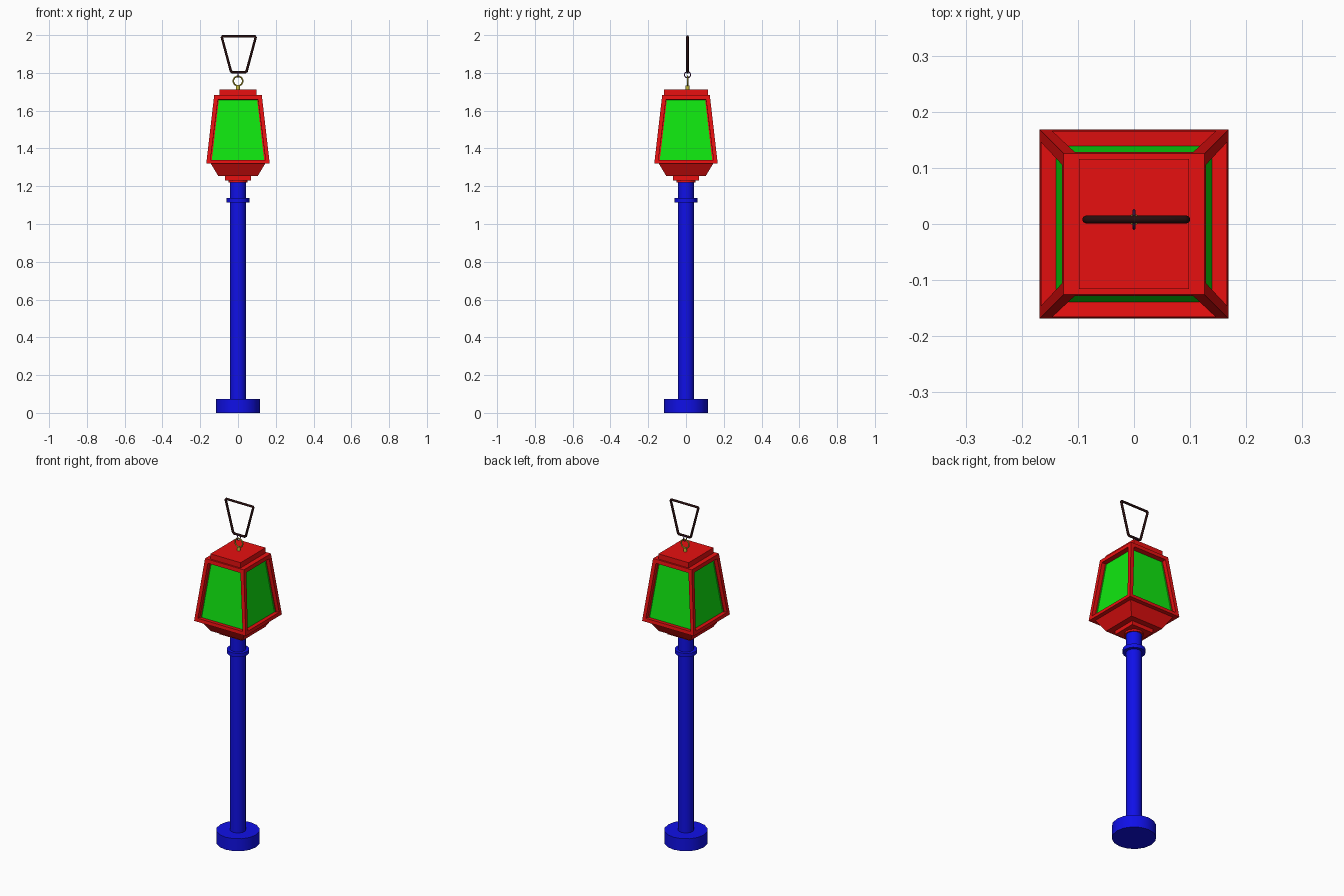
import bpy, bmesh, math
from mathutils import Vector

if "Cube" in bpy.data.objects:
    bpy.data.objects.remove(bpy.data.objects["Cube"], do_unlink=True)


def material(name, rgb):
    m = bpy.data.materials.new(name)
    m.use_nodes = True
    m.diffuse_color = (*rgb, 1)
    m.node_tree.nodes["Principled BSDF"].inputs["Base Color"].default_value = (*rgb, 1)
    return m


RED = material("lantern red", (0.8, 0.005, 0.005))
GREEN = material("glass green", (0.005, 0.8, 0.005))
BLUE = material("post blue", (0.005, 0.005, 0.8))
GOLD = material("ring gold", (0.6, 0.5, 0.04))
BLACK = material("handle black", (0.02, 0.004, 0.004))
PURPLE = material("link purple", (0.12, 0.02, 0.16))


def finish(bm, name, *mats):
    bmesh.ops.recalc_face_normals(bm, faces=bm.faces)
    mesh = bpy.data.meshes.new(name)
    bm.to_mesh(mesh)
    bm.free()
    for m in mats:
        mesh.materials.append(m)
    ob = bpy.data.objects.new(name, mesh)
    bpy.context.collection.objects.link(ob)
    return ob


def smooth(ob):
    bpy.ops.object.select_all(action='DESELECT')
    ob.select_set(True)
    bpy.context.view_layer.objects.active = ob
    bpy.ops.object.shade_smooth_by_angle(angle=math.radians(35))


def cylinder(name, r, z0, z1, mat, sides=16):
    bm = bmesh.new()
    bmesh.ops.create_cone(bm, cap_ends=True, segments=sides, radius1=r, radius2=r, depth=z1 - z0)
    bmesh.ops.translate(bm, verts=bm.verts, vec=(0, 0, (z0 + z1) / 2))
    ob = finish(bm, name, mat)
    smooth(ob)
    return ob


def frustum(bottom, top, z0, z1):
    """Box with separate (half x, half y) sizes at bottom and top."""
    bm = bmesh.new()
    bmesh.ops.create_cube(bm, size=2)
    for v in bm.verts:
        hx, hy = top if v.co.z > 0 else bottom
        v.co = (v.co.x * hx, v.co.y * hy, z1 if v.co.z > 0 else z0)
    return bm


def ring(name, r, thick, loc, rot, mat):
    bpy.ops.mesh.primitive_torus_add(major_radius=r, minor_radius=thick, major_segments=24,
                                     minor_segments=8, location=loc, rotation=rot)
    ob = bpy.context.object
    ob.name = name
    ob.data.materials.append(mat)
    smooth(ob)


# Post
cylinder("base", 0.116, 0, 0.073, BLUE)
cylinder("pole", 0.042, 0.073, 1.225, BLUE)
cylinder("collar", 0.06, 1.115, 1.137, BLUE)

# Lantern underside
cylinder("pole_cap", 0.05, 1.22, 1.235, RED)
finish(frustum((0.07, 0.07), (0.07, 0.07), 1.23, 1.255), "lantern_foot", RED)
finish(frustum((0.104, 0.104), (0.145, 0.145), 1.253, 1.322), "lantern_pan", RED)

# Lantern body with four sunken panes
bm = frustum((0.168, 0.168), (0.126, 0.126), 1.32, 1.682)
bm.normal_update()
panes = [f for f in bm.faces if abs(f.normal.z) < 0.5]
bmesh.ops.inset_individual(bm, faces=panes, thickness=0.03)
bmesh.ops.inset_individual(bm, faces=panes, thickness=0, depth=-0.027)
for f in panes:
    f.material_index = 1
finish(bm, "lantern_body", RED, GREEN)
finish(frustum((0.098, 0.116), (0.098, 0.116), 1.68, 1.713), "lantern_lid", RED)

# Hanging rings
Y = 0.008
cylinder("ring_stem", 0.01, 1.71, 1.733, GOLD, 12).location.y = Y
ring("lid_ring", 0.025, 0.004, (0, Y, 1.757), (math.pi / 2, 0, 0), GOLD)
ring("link_ring", 0.016, 0.0025, (0, Y, 1.79), (0, math.pi / 2, 0), PURPLE)

# Handle loop made of one closed rod
curve = bpy.data.curves.new("handle", 'CURVE')
curve.dimensions = '3D'
curve.bevel_depth = 0.007
curve.bevel_resolution = 2
corners = [Vector((x, Y, z)) for x, z in
           ((-0.036, 1.803), (0.044, 1.803), (0.095, 1.993), (-0.087, 1.993))]
points = []
for i, c in enumerate(corners):
    for n in (corners[i - 1], corners[(i + 1) % 4]):
        points.append(c + (n - c).normalized() * 0.006)
spline = curve.splines.new('POLY')
spline.points.add(len(points) - 1)
for p, co in zip(spline.points, points):
    p.co = (*co, 1)
spline.use_cyclic_u = True
curve.materials.append(BLACK)
bpy.context.collection.objects.link(bpy.data.objects.new("handle", curve))
